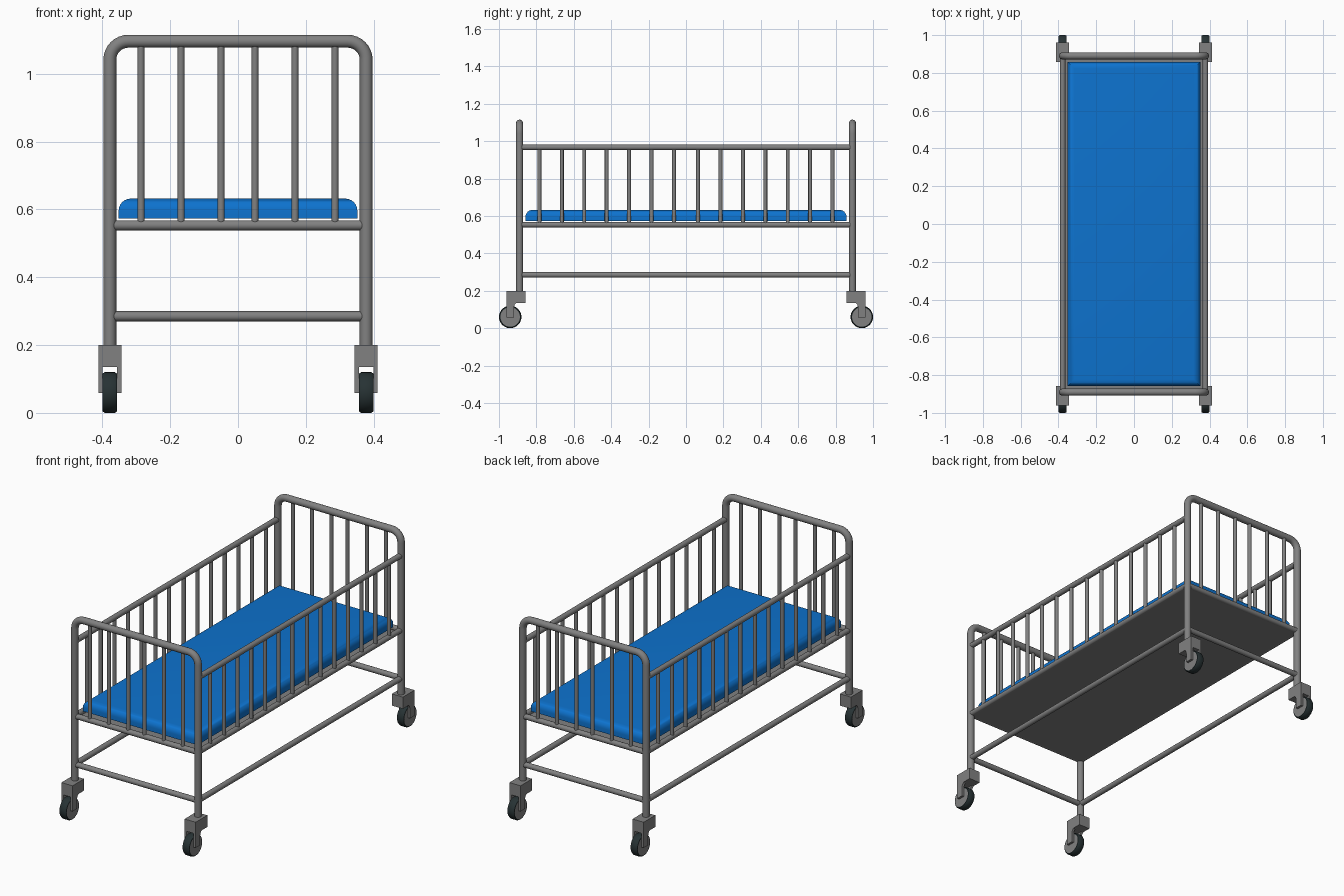
import bpy, bmesh, math
from mathutils import Vector

cube = bpy.data.objects.get("Cube")
if cube:
    bpy.data.objects.remove(cube, do_unlink=True)


def material(name, r, g, b):
    m = bpy.data.materials.new(name)
    m.use_nodes = True
    m.diffuse_color = (r, g, b, 1)
    m.node_tree.nodes["Principled BSDF"].inputs["Base Color"].default_value = (r, g, b, 1)
    return m


METAL = material("grey metal", 0.22, 0.22, 0.22)
BLUE = material("blue mattress", 0.004, 0.17, 0.62)
RUBBER = material("dark rubber", 0.02, 0.032, 0.034)

LEG_X, END_Y, TOP_Z = 0.378, 0.89, 1.096
TUBE, RAIL, BAR = 0.019, 0.0148, 0.0105


def finish(name, bm, mat, smooth=True):
    bmesh.ops.recalc_face_normals(bm, faces=bm.faces)
    me = bpy.data.meshes.new(name)
    bm.to_mesh(me)
    bm.free()
    me.materials.append(mat)
    ob = bpy.data.objects.new(name, me)
    bpy.context.collection.objects.link(ob)
    if smooth:
        bpy.ops.object.select_all(action="DESELECT")
        ob.select_set(True)
        bpy.context.view_layer.objects.active = ob
        bpy.ops.object.shade_smooth_by_angle(angle=math.radians(40))
    return ob


def sweep(name, path, radius, mat=METAL, sides=20):
    """Round tube along a planar path, capped at both ends."""
    pts = [Vector(p) for p in path]
    bm = bmesh.new()
    rings = []
    for i, p in enumerate(pts):
        t = (pts[min(i + 1, len(pts) - 1)] - pts[max(i - 1, 0)]).normalized()
        u = Vector((0, 1, 0)) if abs(t.y) < 0.5 else Vector((1, 0, 0))
        v = t.cross(u)
        angles = [2 * math.pi * k / sides for k in range(sides)]
        rings.append([bm.verts.new(p + radius * (u * math.cos(a) + v * math.sin(a))) for a in angles])
    for a, b in zip(rings, rings[1:]):
        for k in range(sides):
            n = (k + 1) % sides
            bm.faces.new((a[k], a[n], b[n], b[k]))
    bm.faces.new(rings[0])
    bm.faces.new(rings[-1])
    return finish(name, bm, mat)


def box_mesh(lo, hi):
    bm = bmesh.new()
    bmesh.ops.create_cube(bm, size=1)
    for v in bm.verts:
        v.co = Vector([l + (c + 0.5) * (h - l) for l, h, c in zip(lo, hi, v.co)])
    return bm


def extrude_yz(name, profile, x0, x1, mat):
    """Profile in the y-z plane, extruded along x."""
    bm = bmesh.new()
    face = bm.faces.new([bm.verts.new((x0, y, z)) for y, z in profile])
    new = bmesh.ops.extrude_face_region(bm, geom=[face])["geom"]
    moved = [g for g in new if isinstance(g, bmesh.types.BMVert)]
    bmesh.ops.translate(bm, verts=moved, vec=(x1 - x0, 0, 0))
    return finish(name, bm, mat)


def lathe_x(name, profile, cx, cy, cz, mat, sides=40):
    """Closed (x, radius) profile spun around a sideways axle."""
    bm = bmesh.new()
    rings = []
    for k in range(sides):
        a = 2 * math.pi * k / sides
        rings.append([bm.verts.new((cx + x, cy + r * math.cos(a), cz + r * math.sin(a))) for x, r in profile])
    for k in range(sides):
        a, b = rings[k], rings[(k + 1) % sides]
        for j in range(len(profile)):
            n = (j + 1) % len(profile)
            bm.faces.new((a[j], a[n], b[n], b[j]))
    return finish(name, bm, mat)


# End frames: one bent tube each, two cross rails and upright bars
BEND = 0.055
for end, sy in (("front", -1), ("back", 1)):
    y = sy * END_Y
    path = [(-LEG_X, y, 0.19)]
    for side in (-1, 1):
        for k in range(9):
            a = math.pi / 2 * (k / 8 if side < 0 else 1 - k / 8)
            path.append((side * (LEG_X - BEND + BEND * math.cos(a)), y, TOP_Z - BEND + BEND * math.sin(a)))
    path.append((LEG_X, y, 0.19))
    sweep(end + "_end_frame", path, TUBE)
    for label, z in (("mattress", 0.553), ("lower", 0.285)):
        sweep(f"{end}_{label}_rail", [(-LEG_X, y, z), (LEG_X, y, z)], RAIL)
    for side in (-1, 1):
        for i in range(3):
            x = side * (0.05 + 0.118 * i)
            sweep(f"{end}_bar", [(x, y, 0.553), (x, y, TOP_Z)], BAR, sides=14)

# Long sides: three rails and upright bars
for name, sx in (("left", 1), ("right", -1)):
    x = sx * LEG_X
    for label, z in (("top", 0.967), ("mattress", 0.553), ("lower", 0.285)):
        sweep(f"{name}_{label}_rail", [(x, -END_Y, z), (x, END_Y, z)], RAIL)
    for sy in (-1, 1):
        for i in range(7):
            y = sy * (0.064 + 0.12 * i)
            sweep(f"{name}_bar", [(x, y, 0.553), (x, y, 0.967)], BAR, sides=14)

# Base board under the mattress
finish("base_board", box_mesh((-LEG_X, -END_Y, 0.539), (LEG_X, END_Y, 0.545)), METAL, False)

# Mattress with rounded top edges
bm = box_mesh((-0.352, -0.858, 0.573), (0.352, 0.858, 0.632))
top_edges = [e for e in bm.edges if all(v.co.z > 0.6 for v in e.verts)]
bmesh.ops.bevel(bm, geom=top_edges, offset=0.036, segments=6, profile=0.5, affect="EDGES")
finish("mattress", bm, BLUE)

# Casters: housing, curved fork arms, tyre and hub
AXLE_Y, WHEEL_R = 0.94, 0.06
TYRE = [(-0.021, 0.052), (-0.021, 0.056), (-0.015, 0.06), (0.015, 0.06), (0.021, 0.056), (0.021, 0.052)]
HUB = [(-0.021, 0.001), (-0.021, 0.053), (0.021, 0.053), (0.021, 0.001)]
for sx in (-1, 1):
    for sy in (-1, 1):
        x = sx * LEG_X
        finish("caster_housing", box_mesh((x - 0.034, min(sy * 0.858, sy * 0.96), 0.135),
                                          (x + 0.034, max(sy * 0.858, sy * 0.96), 0.2)), METAL, False)
        arm = [(sy * 0.96, 0.14), (sy * 0.96, 0.058), (sy * 0.92, 0.058)]
        arm += [(sy * (0.92 - 0.03 * (1 - math.cos(a))), 0.11 + 0.03 * math.sin(a))
                for a in [math.pi / 2 * k / 6 for k in range(7)]]
        for side in (-1, 1):
            extrude_yz("caster_fork", arm, x + side * 0.021, x + side * 0.034, METAL)
        lathe_x("caster_tyre", TYRE, x, sy * AXLE_Y, WHEEL_R, RUBBER)
        lathe_x("caster_hub", HUB, x, sy * AXLE_Y, WHEEL_R, METAL)
